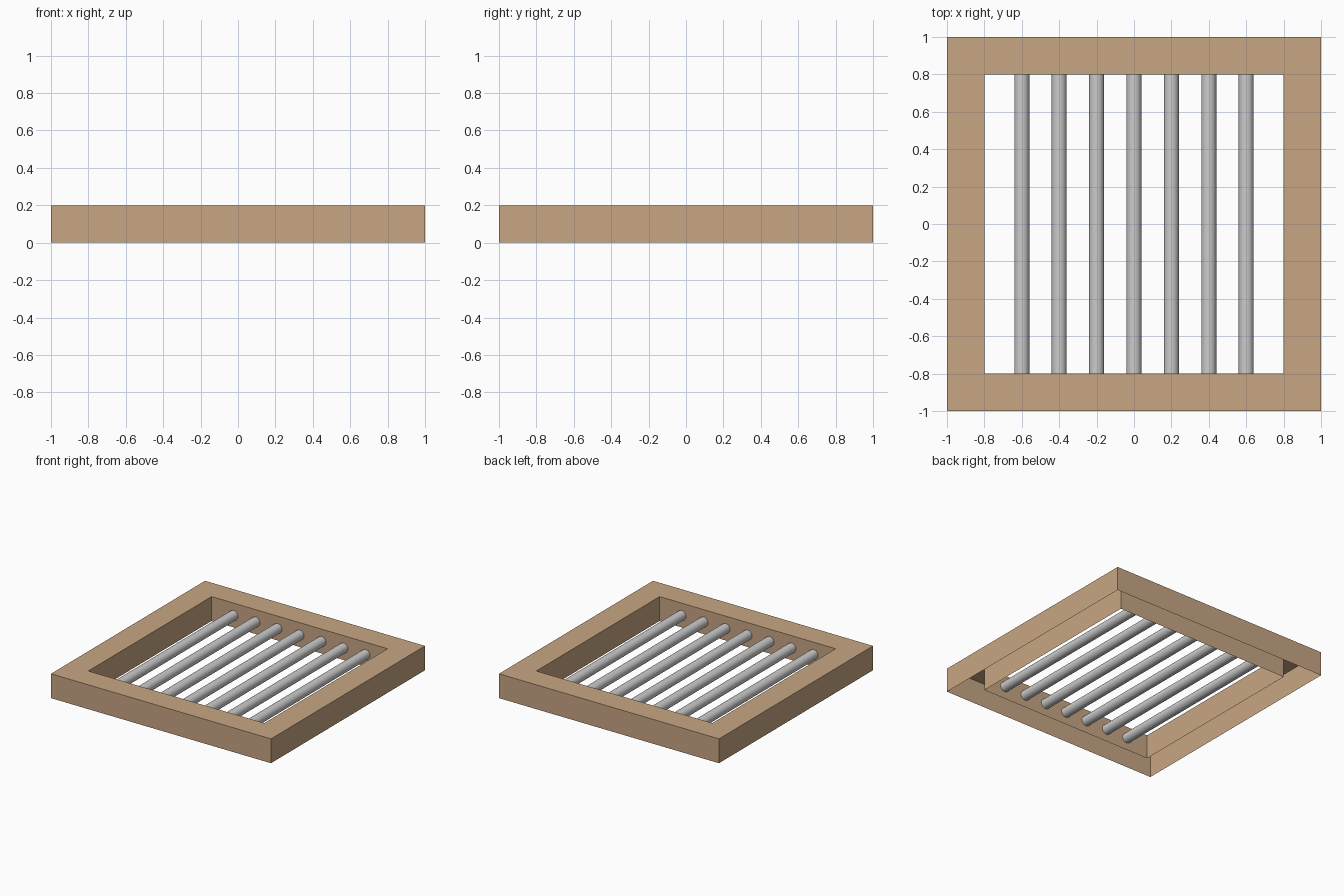
import bpy, bmesh
from math import radians

if "Cube" in bpy.data.objects:
    bpy.data.objects.remove(bpy.data.objects["Cube"])


def add_object(name, bm, color=None):
    mesh = bpy.data.meshes.new(name)
    bm.to_mesh(mesh)
    bm.free()
    obj = bpy.data.objects.new(name, mesh)
    bpy.context.collection.objects.link(obj)
    if color:
        mat = bpy.data.materials.new(name + "_material")
        mat.diffuse_color = color
        mat.use_nodes = True
        mat.node_tree.nodes["Principled BSDF"].inputs["Base Color"].default_value = mat.diffuse_color
        mesh.materials.append(mat)
    return obj


# Square frame: hollow channel, open underneath
def square_ring(bm, half, z):
    corners = [(-1, -1), (1, -1), (1, 1), (-1, 1)]
    return [bm.verts.new((x * half, y * half, z)) for x, y in corners]


bm = bmesh.new()
rings = [square_ring(bm, half, z)
         for half, z in [(1, 0), (1, 0.2), (0.8, 0.2), (0.8, 0)]]
for a, b in zip(rings, rings[1:]):
    for i in range(4):
        j = (i + 1) % 4
        bm.faces.new((a[i], a[j], b[j], b[i]))
add_object("frame", bm, (0.58, 0.38, 0.23, 1))

# Seven round bars spanning the opening, ending at the inner walls
for i in range(7):
    bpy.ops.mesh.primitive_cylinder_add(
        vertices=32, radius=0.04, depth=1.6, end_fill_type='NOTHING',
        location=(-0.6 + 0.2 * i, 0, 0.1), rotation=(radians(90), 0, 0))
    bar = bpy.context.object
    bar.name = f"bar_{i + 1}"
    bpy.ops.object.shade_smooth_by_angle()
